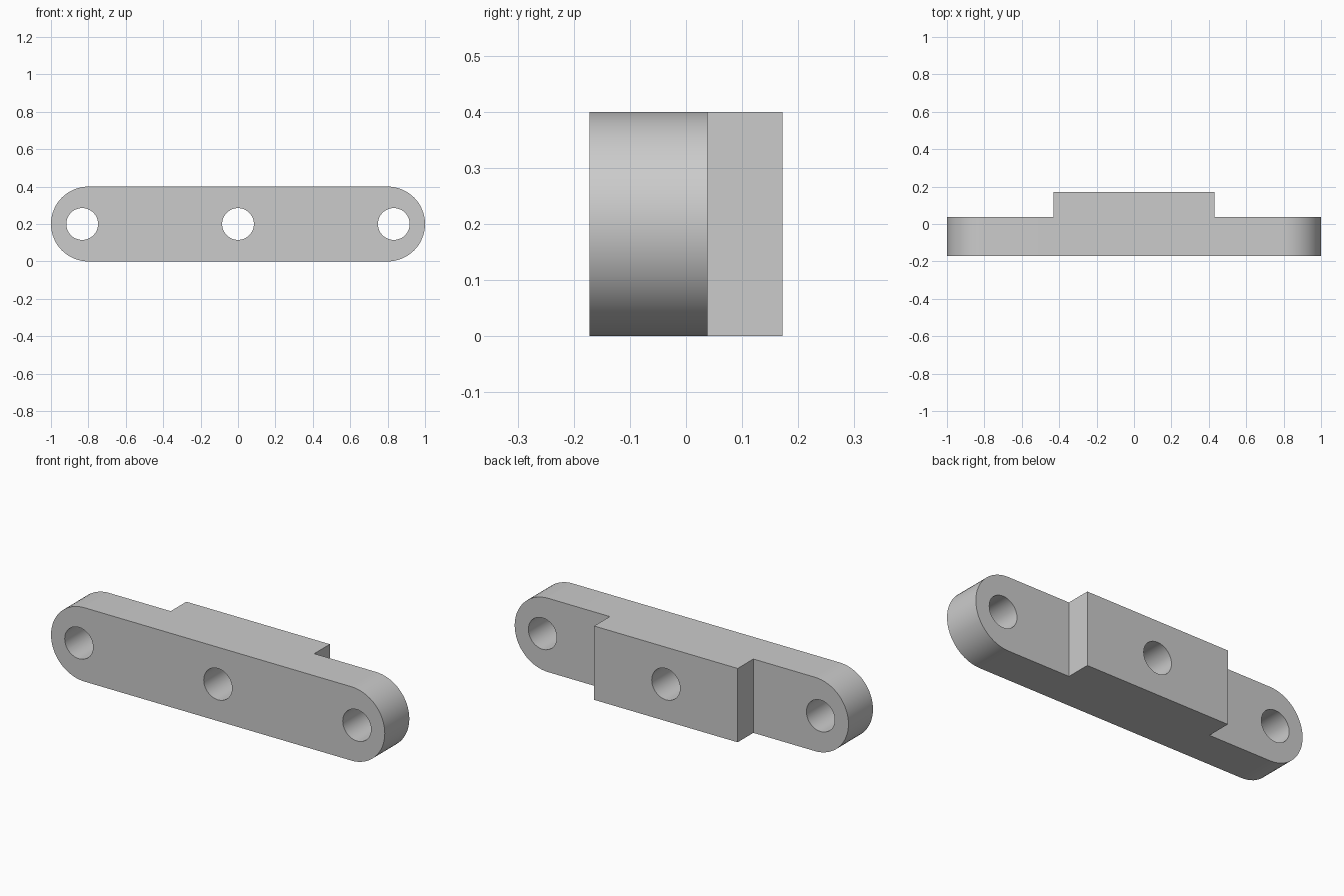
import bpy
import bmesh
import math

cube = bpy.data.objects.get("Cube")
if cube:
    bpy.data.objects.remove(cube, do_unlink=True)

FRONT, STEP, BACK = -0.172, 0.038, 0.172
RADIUS, HOLE_RADIUS = 0.2, 0.085
HOLE_X = 0.833
BOSS_X = 0.43

grey = bpy.data.materials.new("plain grey")
grey.use_nodes = True
colour = (0.6, 0.6, 0.6, 1)
grey.diffuse_color = colour
grey.node_tree.nodes["Principled BSDF"].inputs["Base Color"].default_value = colour


def arc(cx, radius, start, end, steps):
    """Points on an arc in the xz plane, centred at mid height."""
    angles = [start + (end - start) * i / steps for i in range(steps + 1)]
    return [(cx + radius * math.cos(a), RADIUS + radius * math.sin(a)) for a in angles]


def extrude_profile(name, outline, y0, y1):
    """Solid made from an xz outline pushed from y0 to y1."""
    bm = bmesh.new()
    face = bm.faces.new([bm.verts.new((x, y0, z)) for x, z in outline])
    moved = bmesh.ops.extrude_face_region(bm, geom=[face])["geom"]
    verts = [g for g in moved if isinstance(g, bmesh.types.BMVert)]
    bmesh.ops.translate(bm, verts=verts, vec=(0, y1 - y0, 0))
    bmesh.ops.recalc_face_normals(bm, faces=bm.faces)
    mesh = bpy.data.meshes.new(name)
    bm.to_mesh(mesh)
    bm.free()
    mesh.materials.append(grey)
    obj = bpy.data.objects.new(name, mesh)
    bpy.context.collection.objects.link(obj)
    return obj


def combine(target, other, operation):
    """Apply a boolean and remove the helper."""
    bpy.context.view_layer.objects.active = target
    mod = target.modifiers.new(operation.title(), "BOOLEAN")
    mod.operation = operation
    mod.solver = "EXACT"
    mod.object = other
    bpy.ops.object.modifier_apply(modifier=mod.name)
    bpy.data.objects.remove(other, do_unlink=True)


# Round-ended bar with the raised block behind it
half = math.pi / 2
end_x = 1 - RADIUS
outline = arc(end_x, RADIUS, -half, half, 32) + arc(-end_x, RADIUS, half, 3 * half, 32)
bar = extrude_profile("mounting_bar", outline, FRONT, STEP)
block_outline = [(-BOSS_X, 0), (BOSS_X, 0), (BOSS_X, 2 * RADIUS), (-BOSS_X, 2 * RADIUS)]
# The block shares the bar's full depth so the union is one clean solid
combine(bar, extrude_profile("raised_block", block_outline, FRONT, BACK), "UNION")

# Three through holes
for x in (-HOLE_X, 0, HOLE_X):
    circle = arc(x, HOLE_RADIUS, 0, 4 * half, 48)[:-1]
    cutter = extrude_profile("hole_cutter", circle, FRONT - 0.1, BACK + 0.1)
    cutter.hide_render = True
    combine(bar, cutter, "DIFFERENCE")

# Smooth curved walls, crisp edges
bpy.ops.object.select_all(action="DESELECT")
bar.select_set(True)
bpy.context.view_layer.objects.active = bar
bpy.ops.object.shade_smooth_by_angle(angle=math.radians(30))
